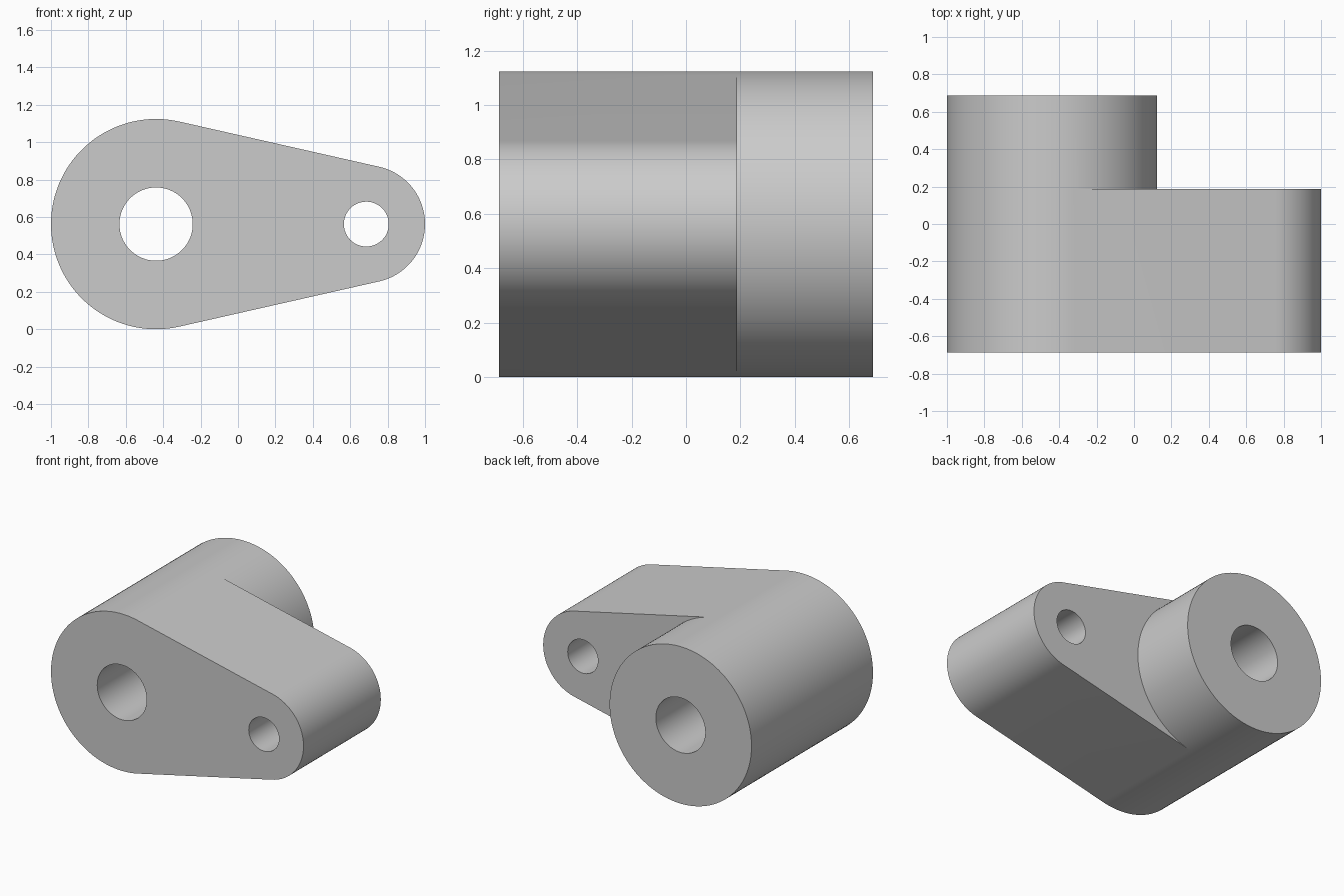
import bpy
import bmesh
from math import acos, cos, sin, pi

cube = bpy.data.objects.get("Cube")
if cube:
    bpy.data.objects.remove(cube, do_unlink=True)

# Main dimensions
MID_Z = 0.562
BIG_X, BIG_R, BIG_HOLE = -0.438, 0.562, 0.196
TIP_X, TIP_R, TIP_HOLE = 0.686, 0.314, 0.12
FRONT, STEP, BACK = -0.687, 0.187, 0.687
TANGENT = acos((BIG_R - TIP_R) / (TIP_X - BIG_X))

bm = bmesh.new()


def arc(cx, r, a0, a1, n):
    """Points (x, z) from angle a0 to a1, both included."""
    angles = [a0 + (a1 - a0) * i / n for i in range(n + 1)]
    return [(cx + r * cos(a), MID_Z + r * sin(a)) for a in angles]


def row(points, y):
    return [bm.verts.new((x, y, z)) for x, z in points]


def wall(a, b, closed=False):
    count = len(a) if closed else len(a) - 1
    for i in range(count):
        j = (i + 1) % len(a)
        bm.faces.new((a[i], a[j], b[j], b[i]))


def cap(*loops):
    """Flat face bounded by an outer loop and any holes."""
    edges = []
    for loop in loops:
        for a, b in zip(loop, loop[1:] + loop[:1]):
            edges.append(bm.edges.get((a, b)) or bm.edges.new((a, b)))
    bmesh.ops.triangle_fill(bm, edges=edges, use_beauty=True)


# Outline arcs
outer = arc(BIG_X, BIG_R, TANGENT, 2 * pi - TANGENT, 72)
inner = arc(BIG_X, BIG_R, -TANGENT, TANGENT, 56)
tip = arc(TIP_X, TIP_R, -TANGENT, TANGENT, 48)
big_hole = arc(BIG_X, BIG_HOLE, 0, 2 * pi, 64)[:-1]
tip_hole = arc(TIP_X, TIP_HOLE, 0, 2 * pi, 48)[:-1]

outer_front, outer_step, outer_back = [row(outer, y) for y in (FRONT, STEP, BACK)]
tip_front, tip_step = row(tip, FRONT), row(tip, STEP)
inner_step = [outer_step[-1]] + row(inner[1:-1], STEP) + [outer_step[0]]
inner_back = [outer_back[-1]] + row(inner[1:-1], BACK) + [outer_back[0]]
bore_front, bore_back = row(big_hole, FRONT), row(big_hole, BACK)
pin_front, pin_step = row(tip_hole, FRONT), row(tip_hole, STEP)

# Round sides of the boss and the arm, with the straight flanks
wall(outer_front, outer_step)
wall(outer_step, outer_back)
wall(inner_step, inner_back)
wall([outer_front[-1]] + tip_front + [outer_front[0]],
     [outer_step[-1]] + tip_step + [outer_step[0]])

# Bores
wall(bore_front, bore_back, True)
wall(pin_front, pin_step, True)

# Front face, step face and back face
cap(outer_front + tip_front, bore_front, pin_front)
cap(inner_step + tip_step[::-1], pin_step)
cap(outer_back + inner_back[1:-1], bore_back)

bmesh.ops.recalc_face_normals(bm, faces=bm.faces)
mesh = bpy.data.meshes.new("lever_arm")
bm.to_mesh(mesh)
bm.free()
lever = bpy.data.objects.new("lever_arm", mesh)
bpy.context.collection.objects.link(lever)

# Plain grey
grey = bpy.data.materials.new("plain_grey")
grey.use_nodes = True
color = (0.6, 0.6, 0.6, 1)
grey.diffuse_color = color
grey.node_tree.nodes["Principled BSDF"].inputs["Base Color"].default_value = color
mesh.materials.append(grey)

bpy.ops.object.select_all(action="DESELECT")
lever.select_set(True)
bpy.context.view_layer.objects.active = lever
bpy.ops.object.shade_smooth_by_angle(angle=pi / 6)
